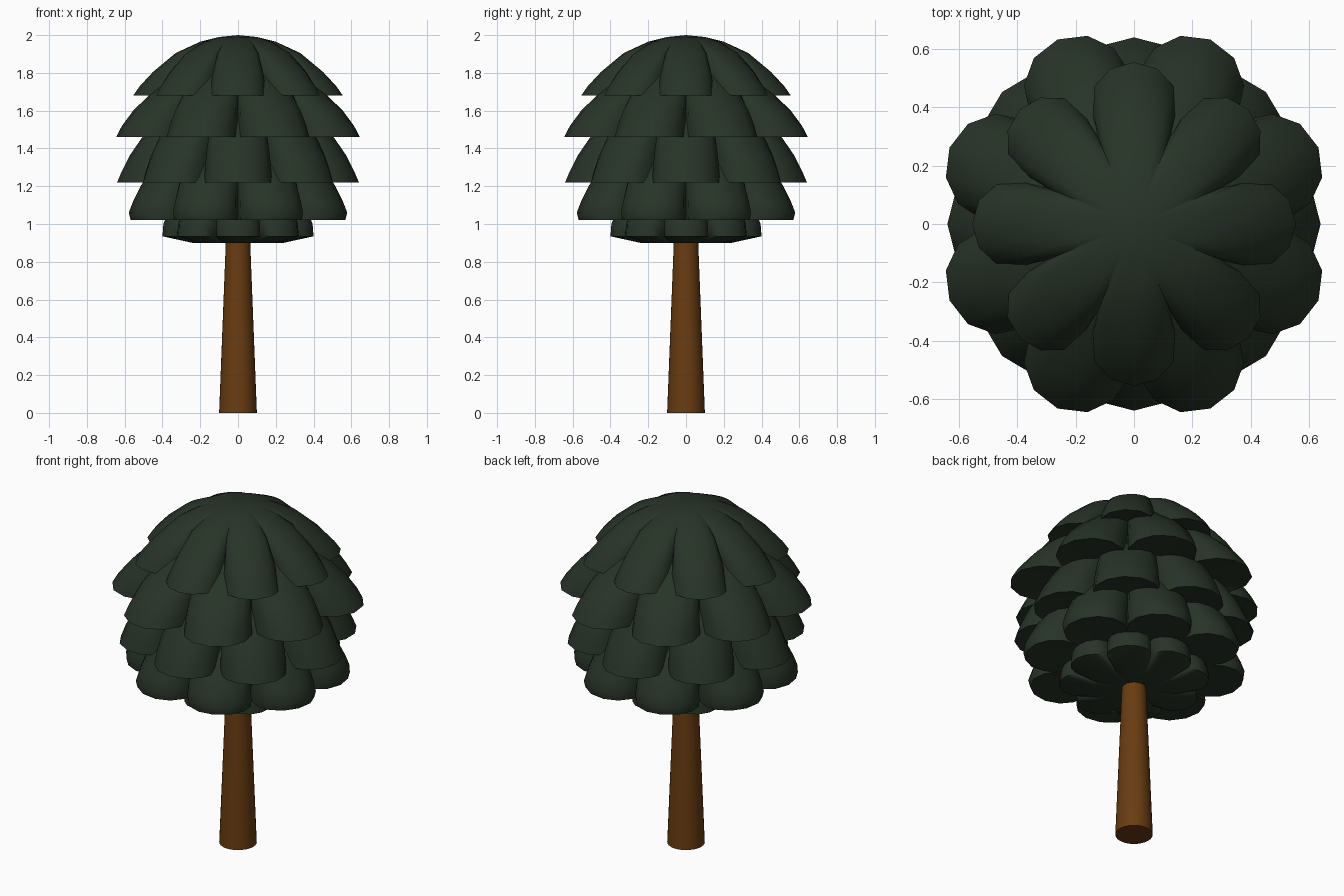
import bpy, bmesh, math

if "Cube" in bpy.data.objects:
    bpy.data.objects.remove(bpy.data.objects["Cube"])


def material(name, rgb):
    m = bpy.data.materials.new(name)
    m.diffuse_color = (*rgb, 1)
    m.use_nodes = True
    m.node_tree.nodes["Principled BSDF"].inputs["Base Color"].default_value = m.diffuse_color
    return m


LEAF = material("dark green", (0.021, 0.034, 0.021))
BARK = material("bark brown", (0.14, 0.045, 0.006))
LOBES, SEG = 8, 8


def finish(bm, name, mat, angle):
    bmesh.ops.recalc_face_normals(bm, faces=bm.faces)
    me = bpy.data.meshes.new(name)
    bm.to_mesh(me)
    bm.free()
    ob = bpy.data.objects.new(name, me)
    bpy.context.collection.objects.link(ob)
    me.materials.append(mat)
    bpy.ops.object.select_all(action='DESELECT')
    ob.select_set(True)
    bpy.context.view_layer.objects.active = ob
    bpy.ops.object.shade_smooth_by_angle(angle=math.radians(angle))
    return ob


def layer(name, rings, offset, top=None, bottom=None):
    """Scalloped skirt: each ring is (tip radius, valley radius, z)."""
    bm = bmesh.new()
    half = math.pi / LOBES
    loops = []
    for tip, valley, z in rings:
        loop = []
        for i in range(LOBES):
            for k in range(SEG):
                u = -math.pi / 2 + math.pi * k / SEG
                a = math.pi / 2 + (2 * i + offset + math.sin(u)) * half
                r = valley + (tip - valley) * math.cos(u)
                loop.append(bm.verts.new((r * math.cos(a), r * math.sin(a), z)))
        loops.append(loop)
    n = LOBES * SEG
    for a, b in zip(loops, loops[1:]):
        for i in range(n):
            j = (i + 1) % n
            bm.faces.new((a[i], a[j], b[j], b[i]))
    # close the crown tip or the underside with a fan
    for z, loop in ((top, loops[0]), (bottom, loops[-1])):
        if z is not None:
            c = bm.verts.new((0, 0, z))
            for i in range(n):
                bm.faces.new((c, loop[i], loop[(i + 1) % n]))
    return finish(bm, name, LEAF, 50)


# Foliage layers, alternating by half a lobe
layer("foliage_top", [
    (.10, .10, 1.99), (.20, .19, 1.965), (.33, .28, 1.905), (.45, .325, 1.805),
    (.52, .338, 1.73), (.555, .34, 1.68), (.40, .30, 1.70)], 0, top=2.0)
layer("foliage_upper", [
    (.28, .26, 1.83), (.36, .32, 1.785), (.49, .385, 1.685), (.585, .41, 1.60),
    (.65, .42, 1.52), (.685, .42, 1.46), (.43, .36, 1.48)], 1)
layer("foliage_middle", [
    (.38, .34, 1.60), (.46, .38, 1.52), (.51, .40, 1.455), (.575, .415, 1.36),
    (.615, .42, 1.28), (.64, .42, 1.22), (.42, .36, 1.24)], 0)
layer("foliage_lower", [
    (.40, .35, 1.36), (.47, .39, 1.29), (.535, .405, 1.21), (.585, .415, 1.12),
    (.61, .42, 1.06), (.60, .41, 1.022), (.28, .24, 1.035)], 1)
layer("foliage_bottom", [
    (.28, .24, 1.12), (.37, .27, 1.06), (.395, .285, 1.0), (.40, .29, .935),
    (.24, .21, .90)], 0, bottom=.90)

# Tapered trunk
bm = bmesh.new()
bmesh.ops.create_cone(bm, cap_ends=True, segments=32, radius1=.10, radius2=.064, depth=.92)
bmesh.ops.translate(bm, verts=bm.verts, vec=(0, 0, .46))
finish(bm, "trunk", BARK, 40)
